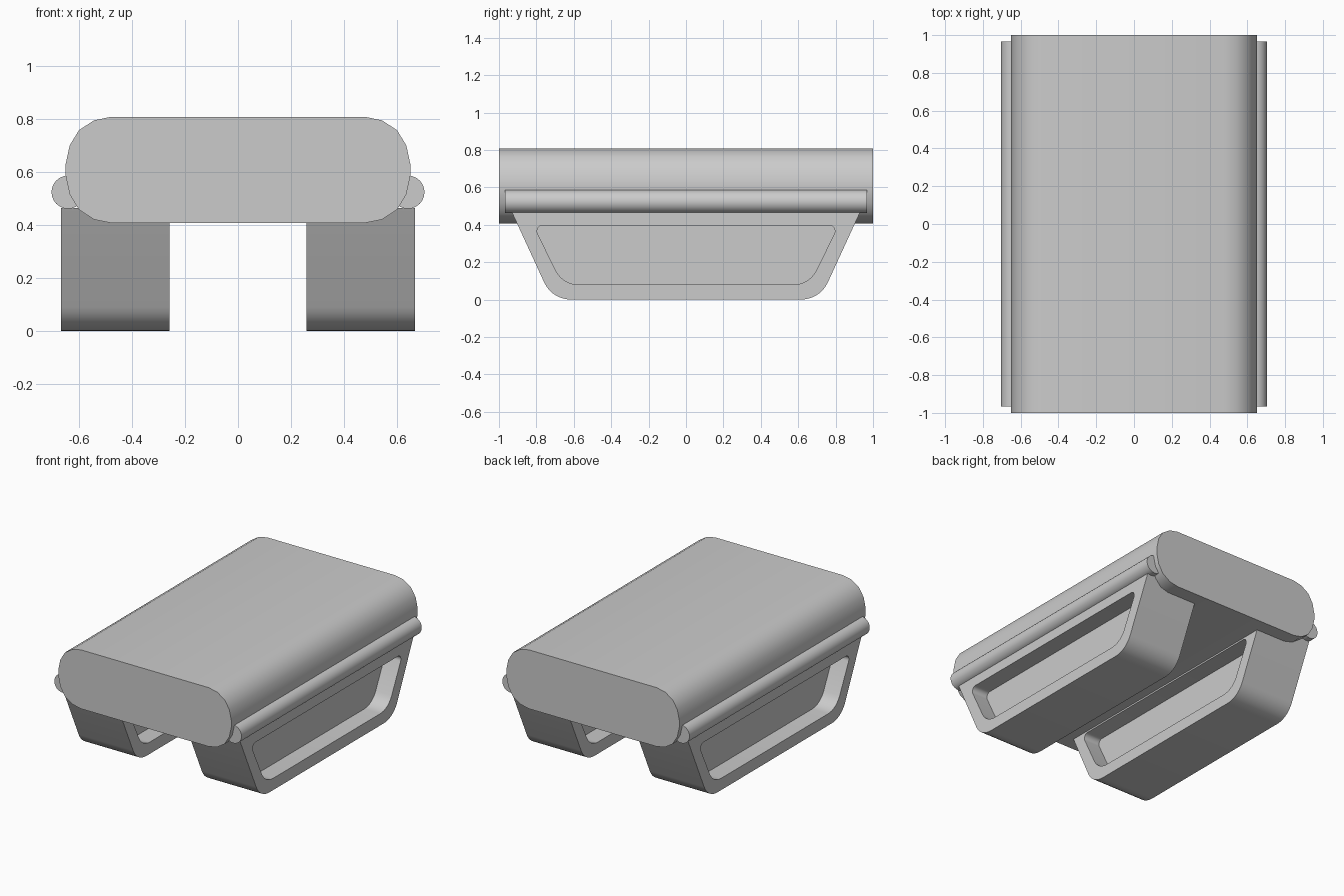
import bpy, bmesh, math
from mathutils import Vector

if "Cube" in bpy.data.objects:
    bpy.data.objects.remove(bpy.data.objects["Cube"])


def extrude_profile(name, points, axis, lo, hi):
    """Extrude a closed 2D profile along 'x' (points are y,z) or 'y' (points are x,z)."""
    def place(p, d):
        return (d, p[0], p[1]) if axis == 'x' else (p[0], d, p[1])
    bm = bmesh.new()
    face = bm.faces.new([bm.verts.new(place(p, lo)) for p in points])
    grown = bmesh.ops.extrude_face_region(bm, geom=[face], use_keep_orig=True)
    verts = [g for g in grown['geom'] if isinstance(g, bmesh.types.BMVert)]
    shift = Vector((hi - lo, 0, 0)) if axis == 'x' else Vector((0, hi - lo, 0))
    bmesh.ops.translate(bm, verts=verts, vec=shift)
    bmesh.ops.recalc_face_normals(bm, faces=bm.faces)
    mesh = bpy.data.meshes.new(name)
    bm.to_mesh(mesh)
    bm.free()
    obj = bpy.data.objects.new(name, mesh)
    bpy.context.collection.objects.link(obj)
    return obj


def activate(obj):
    bpy.ops.object.select_all(action='DESELECT')
    obj.select_set(True)
    bpy.context.view_layer.objects.active = obj


def smooth(obj, angle=35):
    activate(obj)
    bpy.ops.object.shade_smooth_by_angle(angle=math.radians(angle))


def rounded(corners, steps=7):
    """Polygon from (y, z, tangent length) corners, each rounded by an arc."""
    out = []
    for i, (y, z, t) in enumerate(corners):
        c = Vector((y, z))
        if t == 0:
            out.append(c)
            continue
        u = (Vector(corners[i - 1][:2]) - c).normalized()
        v = (Vector(corners[(i + 1) % len(corners)][:2]) - c).normalized()
        half = u.angle(v) / 2
        r = t * math.tan(half)
        centre = c + (u + v).normalized() * t / math.cos(half)
        a, b = c + u * t - centre, c + v * t - centre
        total = a.angle(b)
        for k in range(steps + 1):
            f = k / steps
            d = (a * math.sin((1 - f) * total) + b * math.sin(f * total)) / math.sin(total)
            out.append(centre + d.normalized() * r)
    return out


# Main body: rounded slab with coarse corners
quarter = [(0.48, 0.2), (0.543, 0.187), (0.60, 0.15), (0.635, 0.092), (0.65, 0.022)]
right = quarter + [(x, -z) for x, z in reversed(quarter)]
section = right + [(-x, z) for x, z in reversed(right)]
body = extrude_profile("body", [(x, z + 0.608) for x, z in section], 'y', -1, 1)
smooth(body)

# Leg and recess outlines seen from the side
leg_outline = rounded([(-0.93, 0.465, 0), (-0.716, 0, 0.1), (0.716, 0, 0.1), (0.93, 0.465, 0)])
recess_outline = rounded([(-0.815, 0.397, 0.05), (-0.66, 0.08, 0.085),
                          (0.66, 0.08, 0.085), (0.815, 0.397, 0.05)])
INNER, OUTER, DEPTH = 0.258, 0.667, 0.12

for label, side in (("left", -1), ("right", 1)):
    # Leg block with a recess in each broad face
    lo, hi = sorted((side * INNER, side * OUTER))
    leg = extrude_profile(label + "_leg", leg_outline, 'x', lo, hi)
    for a, b in ((lo - 0.05, lo + DEPTH), (hi - DEPTH, hi + 0.05)):
        cutter = extrude_profile("recess_cutter", recess_outline, 'x', a, b)
        cutter.hide_render = True
        mod = leg.modifiers.new("recess", 'BOOLEAN')
        mod.operation, mod.solver, mod.object = 'DIFFERENCE', 'EXACT', cutter
        activate(leg)
        bpy.ops.object.modifier_apply(modifier=mod.name)
        bpy.data.objects.remove(cutter)
    smooth(leg)

    # Side rail along the body
    circle = [(side * 0.641 + 0.0625 * math.cos(math.tau * k / 24),
               0.524 + 0.0625 * math.sin(math.tau * k / 24)) for k in range(24)]
    rail = extrude_profile(label + "_rail", circle, 'y', -0.967, 0.967)
    smooth(rail)
